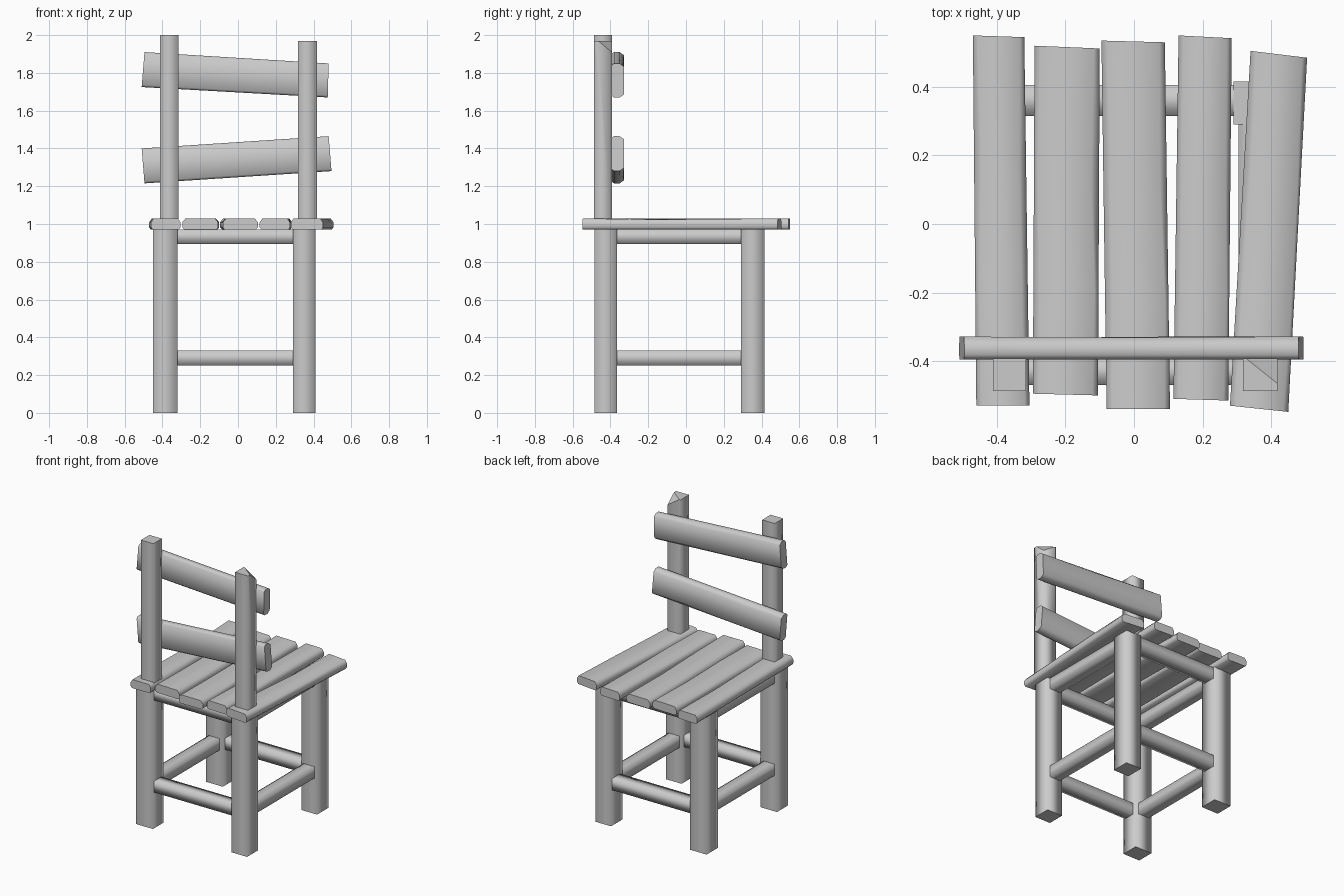
import bpy, bmesh, random
from mathutils import Vector

if "Cube" in bpy.data.objects:
    bpy.data.objects.remove(bpy.data.objects["Cube"])

random.seed(4)


def loft(name, rings):
    """Skin equal-length rings; smooth sides, sharp flat ends."""
    bm = bmesh.new()
    rows = [[bm.verts.new(p) for p in r] for r in rings]
    n = len(rows[0])
    for a, b in zip(rows, rows[1:]):
        for i in range(n):
            bm.faces.new((a[i], a[(i + 1) % n], b[(i + 1) % n], b[i])).smooth = True
    for cap in (rows[0], rows[-1]):
        for e in bm.faces.new(cap).edges:
            e.smooth = False
    bmesh.ops.recalc_face_normals(bm, faces=bm.faces)
    me = bpy.data.meshes.new(name)
    bm.to_mesh(me)
    bm.free()
    ob = bpy.data.objects.new(name, me)
    bpy.context.collection.objects.link(ob)
    return ob


def beam(name, lo, hi, axis=2):
    """Square beam between two corners, running along an axis."""
    a, b = [i for i in range(3) if i != axis]
    rings = []
    for end in (lo[axis], hi[axis]):
        ring = []
        for u, v in ((lo[a], lo[b]), (hi[a], lo[b]), (hi[a], hi[b]), (lo[a], hi[b])):
            p = [0, 0, 0]
            p[a], p[b], p[axis] = u, v, end
            ring.append(p)
        rings.append(ring)
    return loft(name, rings)


# Cross-section of a rough board: (across 0..1, depth 0..1)
SECTION = ((0.06, 0), (0.94, 0), (1, 0.2), (1, 0.65), (0.91, 1), (0.09, 1), (0, 0.65), (0, 0.2))


def board(name, corners, d0, d1, upright=False):
    """Hewn board from four outline corners (start pair, end pair)."""
    s0, s1, e0, e1 = (Vector(c) for c in corners)
    rings = []
    for t in (0, 0.3, 0.65, 1):
        mid = 0 < t < 1
        ring = []
        for u, d in SECTION:
            if mid and d == 1:
                u += random.uniform(-0.05, 0.05)
            p = s0.lerp(e0, t).lerp(s1.lerp(e1, t), u)
            depth = d0 + (d1 - d0) * d
            if mid and d == 1:
                depth -= random.uniform(0, 0.12) * (d1 - d0)
            ring.append((p.x, depth, p.y) if upright else (p.x, p.y, depth))
        rings.append(ring)
    return loft(name, rings)


# Legs
XS = {"left": (-0.45, -0.32), "right": (0.29, 0.41)}
YS = {"front": (-0.485, -0.365), "back": (0.29, 0.415)}
for sx, x in XS.items():
    for sy, y in YS.items():
        beam(f"{sy}_{sx}_leg", (x[0], y[0], 0), (x[1], y[1], 0.975))

# Rails under the seat and low rungs between the legs
for kind, z0, z1 in (("rail", 0.895, 0.972), ("rung", 0.25, 0.33)):
    for sy, y0, y1 in (("front", -0.47, -0.39), ("back", 0.315, 0.405)):
        beam(f"{sy}_{kind}", (-0.33, y0, z0), (0.30, y1, z1), 0)
    for sx, x0, x1 in (("left", -0.43, -0.345), ("right", 0.305, 0.39)):
        beam(f"{sx}_{kind}", (x0, -0.375, z0), (x1, 0.30, z1), 1)

# Seat planks
PLANKS = (
    ((-0.46, -0.53), (-0.305, -0.53), (-0.47, 0.55), (-0.32, 0.545)),
    ((-0.295, -0.495), (-0.105, -0.50), (-0.29, 0.52), (-0.10, 0.512)),
    ((-0.08, -0.54), (0.105, -0.54), (-0.095, 0.535), (0.09, 0.53)),
    ((0.115, -0.51), (0.275, -0.515), (0.13, 0.55), (0.285, 0.542)),
    ((0.28, -0.53), (0.45, -0.548), (0.34, 0.505), (0.505, 0.485)),
)
for i, c in enumerate(PLANKS):
    board(f"seat_plank_{i + 1}", c, 0.97, 1.03)

# Backrest posts, the right one with a chipped corner
beam("left_back_post", (-0.412, -0.487, 1.0), (-0.315, -0.393, 2.0))
post = beam("right_back_post", (0.318, -0.487, 1.0), (0.418, -0.393, 1.97))
bm = bmesh.new()
bm.from_mesh(post.data)
bmesh.ops.bisect_plane(bm, geom=bm.verts[:] + bm.edges[:] + bm.faces[:],
                       plane_co=(0.418, -0.393, 1.91), plane_no=(0.6, 0.75, 0.9),
                       clear_outer=True)
bmesh.ops.holes_fill(bm, edges=[e for e in bm.edges if e.is_boundary])
for f in bm.faces:
    if f.normal.z > 0.3:
        f.smooth = False
        for e in f.edges:
            e.smooth = False
bm.to_mesh(post.data)
bm.free()

# Backrest slats
board("upper_back_slat", ((-0.51, 1.725), (-0.495, 1.91), (0.475, 1.67), (0.48, 1.85)),
      -0.395, -0.328, True)
board("lower_back_slat", ((-0.495, 1.215), (-0.51, 1.40), (0.495, 1.28), (0.48, 1.465)),
      -0.395, -0.328, True)
